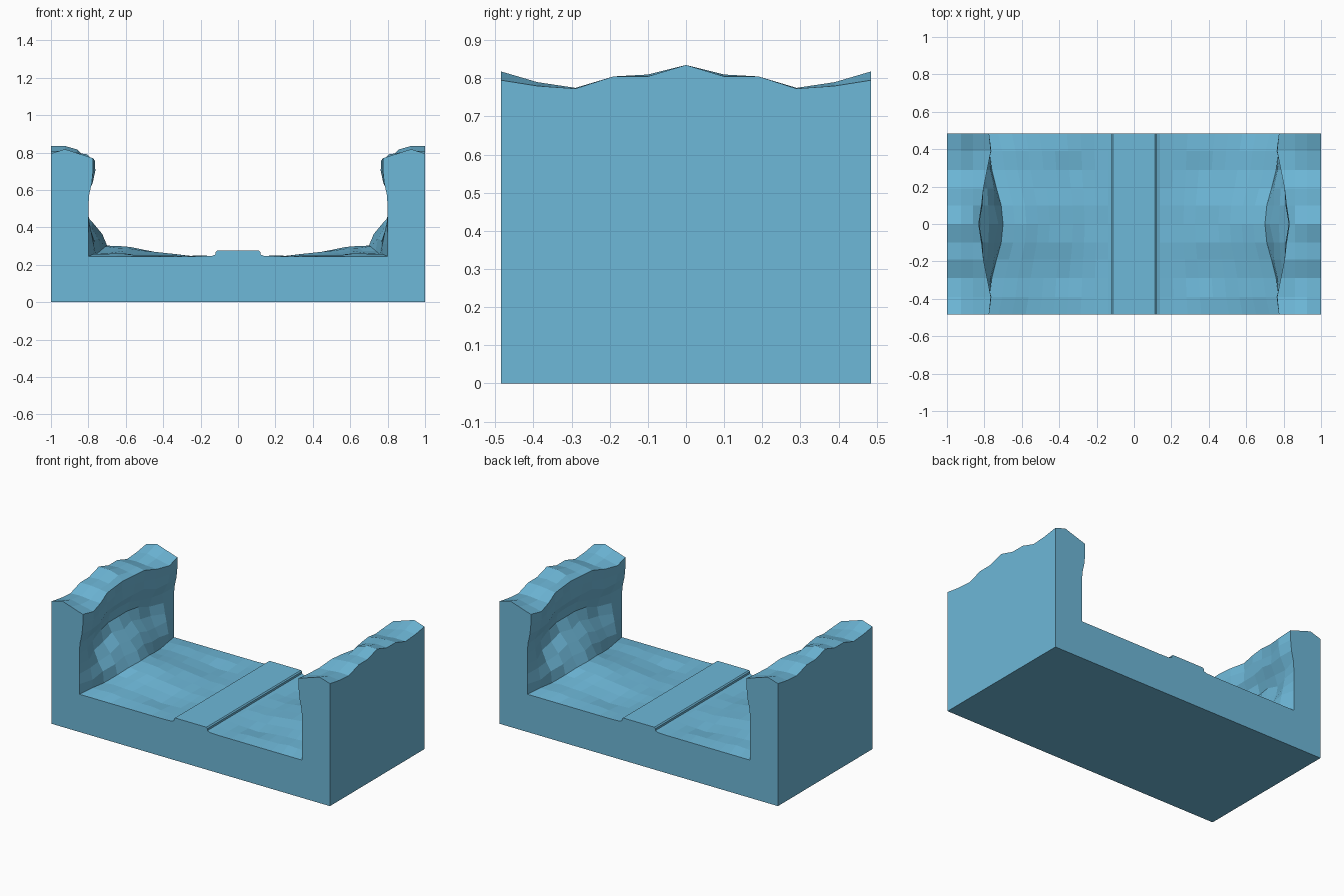
import bpy, bmesh, random
from mathutils import Vector

random.seed(4)
cube = bpy.data.objects.get("Cube")
if cube:
    bpy.data.objects.remove(cube, do_unlink=True)

mat = bpy.data.materials.new("pale blue stone")
mat.use_nodes = True
colour = (0.155, 0.48, 0.69, 1)
mat.diffuse_color = colour
mat.node_tree.nodes["Principled BSDF"].inputs["Base Color"].default_value = colour

HALF_Y = 0.485
FLOOR = 0.245
FLOOR_STEPS, WALL_STEPS = 9, 8

# Stations from the middle to the end:
# y, outer edge z, ridge z, lip x, lip z, hollow depth, rubble amount, floor lift
STATIONS = [
    (0.00, 0.835, 0.835, 0.83, 0.785, 0.05, 1.0, 0.010),
    (0.10, 0.805, 0.810, 0.815, 0.79, 0.06, 0.9, 0.008),
    (0.19, 0.805, 0.805, 0.805, 0.79, 0.05, 0.65, -0.004),
    (0.29, 0.773, 0.775, 0.785, 0.765, 0.035, 0.4, -0.012),
    (0.39, 0.780, 0.790, 0.765, 0.755, 0.01, 0.25, 0.002),
    (HALF_Y, 0.795, 0.818, 0.775, 0.77, 0.0, 0.0, 0.0),
]


def smooth(t):
    t = max(0, min(1, t))
    return t * t * (3 - 2 * t)


def section(y, outer, ridge, lip_x, lip_z, hollow, rubble, lift):
    """Half cross-section, from the path centre round to the underside."""
    rough = 0 if y == HALF_Y else 1

    def jitter(size):
        return random.uniform(-size, size) * rough

    # raised path with a small grooved edge
    pts = [(0, 0.275), (0.113, 0.275), (0.12, 0.268), (0.12, 0.255), (0.14, 0.247)]
    # uneven floor rising into rubble
    foot_x = 0.8 - 0.10 * rubble
    foot_z = FLOOR + 0.05 * rubble
    for i in range(1, FLOOR_STEPS + 1):
        t = i / FLOOR_STEPS
        x = 0.14 + (foot_x - 0.14) * t
        z = FLOOR + (foot_z - FLOOR) * smooth((x - 0.25) / 0.45)
        z += lift * smooth(t * 3) * (1 - t * 0.5)
        pts.append((x, z + jitter(0.004)))
    # hollowed wall with an overhanging lip
    start_z = pts[-1][1]
    for i in range(1, WALL_STEPS):
        t = i / WALL_STEPS
        x = foot_x + (0.8 - foot_x) * smooth(t * 2.2 + 0.1)
        x += hollow * smooth((t - 0.15) * 2.5)
        x += (lip_x - 0.8 - hollow) * smooth((t - 0.55) / 0.3)
        z = start_z + (lip_z - start_z) * t
        pts.append((x + jitter(0.012), z + jitter(0.01)))
    pts.append((lip_x, lip_z))
    # broken top and plain outside
    pts.append((0.86, (lip_z + ridge) / 2 + 0.003 + jitter(0.005)))
    pts.append((0.925, ridge))
    pts += [(1, outer), (1, 0), (0, 0)]
    return [Vector((x, y, z)) for x, z in pts]


# Loft one quarter of the block
bm = bmesh.new()
rings = [[bm.verts.new(p) for p in section(*s)] for s in STATIONS]
for a, b in zip(rings, rings[1:]):
    for i in range(len(a) - 1):
        bm.faces.new((a[i], a[i + 1], b[i + 1], b[i]))
bm.faces.new(rings[-1])
bmesh.ops.recalc_face_normals(bm, faces=bm.faces)
# the underside must face down
if min(bm.faces, key=lambda f: f.calc_center_median().z).normal.z > 0:
    bmesh.ops.reverse_faces(bm, faces=bm.faces)

mesh = bpy.data.meshes.new("rocky_trench")
bm.to_mesh(mesh)
bm.free()
mesh.materials.append(mat)
trench = bpy.data.objects.new("rocky_trench", mesh)
bpy.context.collection.objects.link(trench)

# Mirror across both middle planes
mirror = trench.modifiers.new("mirror", "MIRROR")
mirror.use_axis = (True, True, False)
mirror.use_clip = True
mirror.merge_threshold = 0.0005
